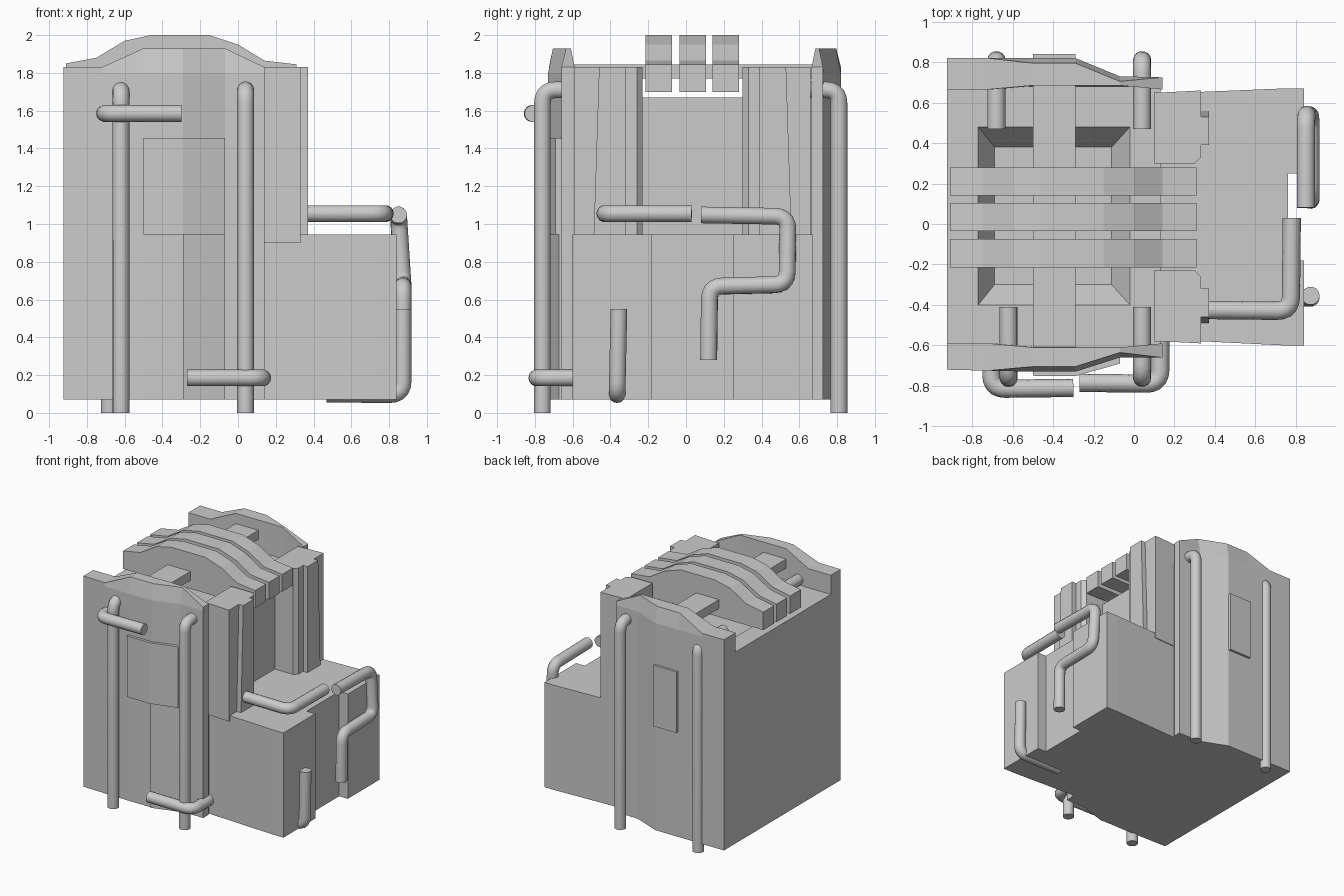
import bpy, bmesh
from mathutils import Vector

if "Cube" in bpy.data.objects:
    bpy.data.objects.remove(bpy.data.objects["Cube"])


def loft(name, rings):
    """Closed skin through rings of equal length, capped at both ends."""
    bm = bmesh.new()
    vs = [[bm.verts.new(p) for p in r] for r in rings]
    n = len(vs[0])
    for a, b in zip(vs, vs[1:]):
        for i in range(n):
            bm.faces.new((a[i], a[(i + 1) % n], b[(i + 1) % n], b[i]))
    bm.faces.new(vs[0])
    bm.faces.new(vs[-1])
    bmesh.ops.recalc_face_normals(bm, faces=bm.faces)
    me = bpy.data.meshes.new(name)
    bm.to_mesh(me)
    bm.free()
    ob = bpy.data.objects.new(name, me)
    bpy.context.collection.objects.link(ob)
    return ob


def prism(name, plan, z0, z1):
    return loft(name, [[(x, y, z) for x, y in plan] for z in (z0, z1)])


def rect(x0, x1, y0, y1, z):
    return [(x0, y0, z), (x1, y0, z), (x1, y1, z), (x0, y1, z)]


def box(name, x0, x1, y0, y1, z0, z1):
    return loft(name, [rect(x0, x1, y0, y1, z) for z in (z0, z1)])


def pipe(name, pts, bend=0.07, r=0.045):
    """Round pipe along a path whose corners are rounded off."""
    pts = [Vector(p) for p in pts]
    path = [pts[0]]
    for a, b, c in zip(pts, pts[1:], pts[2:]):
        p, q = b + (a - b).normalized() * bend, b + (c - b).normalized() * bend
        for i in range(6):
            t = i / 5
            path.append(p * (1 - t) ** 2 + b * 2 * t * (1 - t) + q * t * t)
    path.append(pts[-1])
    cu = bpy.data.curves.new(name, 'CURVE')
    cu.dimensions = '3D'
    cu.bevel_depth, cu.bevel_resolution, cu.use_fill_caps = r, 5, True
    sp = cu.splines.new('POLY')
    sp.points.add(len(path) - 1)
    for s, p in zip(sp.points, path):
        s.co = (*p, 1)
    ob = bpy.data.objects.new(name, cu)
    bpy.context.collection.objects.link(ob)
    bpy.ops.object.select_all(action='DESELECT')
    ob.select_set(True)
    bpy.context.view_layer.objects.active = ob
    bpy.ops.object.convert(target='MESH')
    bpy.ops.object.shade_smooth_by_angle()


def flip(y):
    return 0.07 - y


# Lower block with the upright notch in its right side
prism("lower_block", [(0.1, -0.57), (0.14, -0.57), (0.74, -0.6), (0.84, -0.6), (0.84, -0.18),
                      (0.76, -0.18), (0.76, 0.25), (0.84, 0.25), (0.84, 0.67), (0.74, 0.67),
                      (0.14, 0.645), (0.1, 0.645)], 0.07, 0.945)

# Tall core with a sloped pit in its top
loft("tall_core", [rect(-0.925, 0.13, -0.61, 0.68, 0.07),
                   rect(-0.925, 0.13, -0.61, 0.68, 1.67),
                   rect(-0.77, -0.02, -0.40, 0.48, 1.67),
                   rect(-0.69, -0.11, -0.30, 0.38, 1.54)])

# Front and back side panels with arched tops
xs = (-0.925, -0.72, -0.5, -0.29, -0.07, 0.14)
tops = (1.83, 1.83, 1.93, 1.93, 1.93, 1.83)
for name, outer, inner, s in (
        ("front_panel", (-0.72, -0.725, -0.73, -0.73, -0.66, -0.66), -0.59, 1),
        ("back_panel", (0.82, 0.82, 0.82, 0.82, 0.73, 0.725), 0.665, -1)):
    loft(name, [[(x, y, 0.07), (x, y, 1.8), (x, y + s * (0.025 if z > 1.9 else 0), z),
                 (x, inner - s * (0.02 if z > 1.9 else 0), z), (x, inner, 0.07)]
                for x, y, z in zip(xs, outer, tops)])

# Thin cover plates on the panels
prism("front_cover", [(-0.5, -0.7), (-0.5, -0.75), (-0.29, -0.752), (-0.07, -0.69),
                      (-0.07, -0.64), (-0.3, -0.68)], 0.945, 1.455)
prism("front_lower_cover", [(-0.29, -0.7), (-0.29, -0.738), (-0.07, -0.672),
                            (-0.07, -0.64)], 0.07, 0.945)
box("back_cover", -0.5, -0.29, 0.79, 0.84, 0.945, 1.455)

# Corner posts either side of the recess
for side, f in (("back", lambda y: y), ("front", flip)):
    prism(side + "_post", [(x, f(y)) for x, y in
          [(0.1, 0.30), (0.30, 0.30), (0.33, 0.33), (0.33, 0.66), (0.14, 0.65), (0.1, 0.65)]],
          0.9, 1.83)
    loft(side + "_post_rib", [[(0.3, f(a), z), (0.37, f(a), z), (0.37, f(b), z), (0.3, f(b), z)]
                              for a, b, z in ((0.39, 0.56, 0.9), (0.39, 0.53, 1.83))])

# Beam running under the arched bands
box("top_beam", -0.5, -0.29, -0.62, 0.69, 1.77, 1.845)

# Three arched bands
arch = [(-0.91, 1.70), (-0.91, 1.85), (-0.75, 1.88), (-0.6, 1.97), (-0.46, 2.0), (-0.15, 2.0),
        (0.0, 1.95), (0.14, 1.865), (0.31, 1.845), (0.31, 1.70)]
for i, (y0, y1) in enumerate(((-0.215, -0.075), (-0.035, 0.105), (0.14, 0.28))):
    loft("arched_band_%d" % i, [[(x, y, z) for x, z in arch] for y in (y0, y1)])

# Upright pipes bending over the top edge
for name, x, y, yin in (("front_left", -0.62, -0.76, -0.41), ("front_right", 0.04, -0.76, -0.41),
                        ("back_left", -0.68, 0.81, 0.47), ("back_right", 0.04, 0.81, 0.47)):
    pipe(name + "_pipe", [(x, y, 0), (x, y, 1.71), (x, yin, 1.71)])

# Short crossing pipes on the front
pipe("upper_cross_pipe", [(-0.3, -0.81, 1.585), (-0.705, -0.815, 1.585), (-0.705, -0.6, 1.585)])
pipe("lower_cross_pipe", [(-0.27, -0.785, 0.185), (0.13, -0.79, 0.185), (0.13, -0.56, 0.185)])

# Pipes on the right side
pipe("shelf_pipe", [(0.34, -0.425, 1.055), (0.775, -0.43, 1.055), (0.78, 0.03, 1.055)])
pipe("stepped_pipe", [(0.85, 0.08, 1.048), (0.85, 0.54, 1.04), (0.873, 0.535, 0.68),
                      (0.873, 0.125, 0.67), (0.872, 0.12, 0.28)])
pipe("low_pipe", [(0.873, -0.355, 0.55), (0.873, -0.365, 0.097), (0.47, -0.365, 0.1)])
